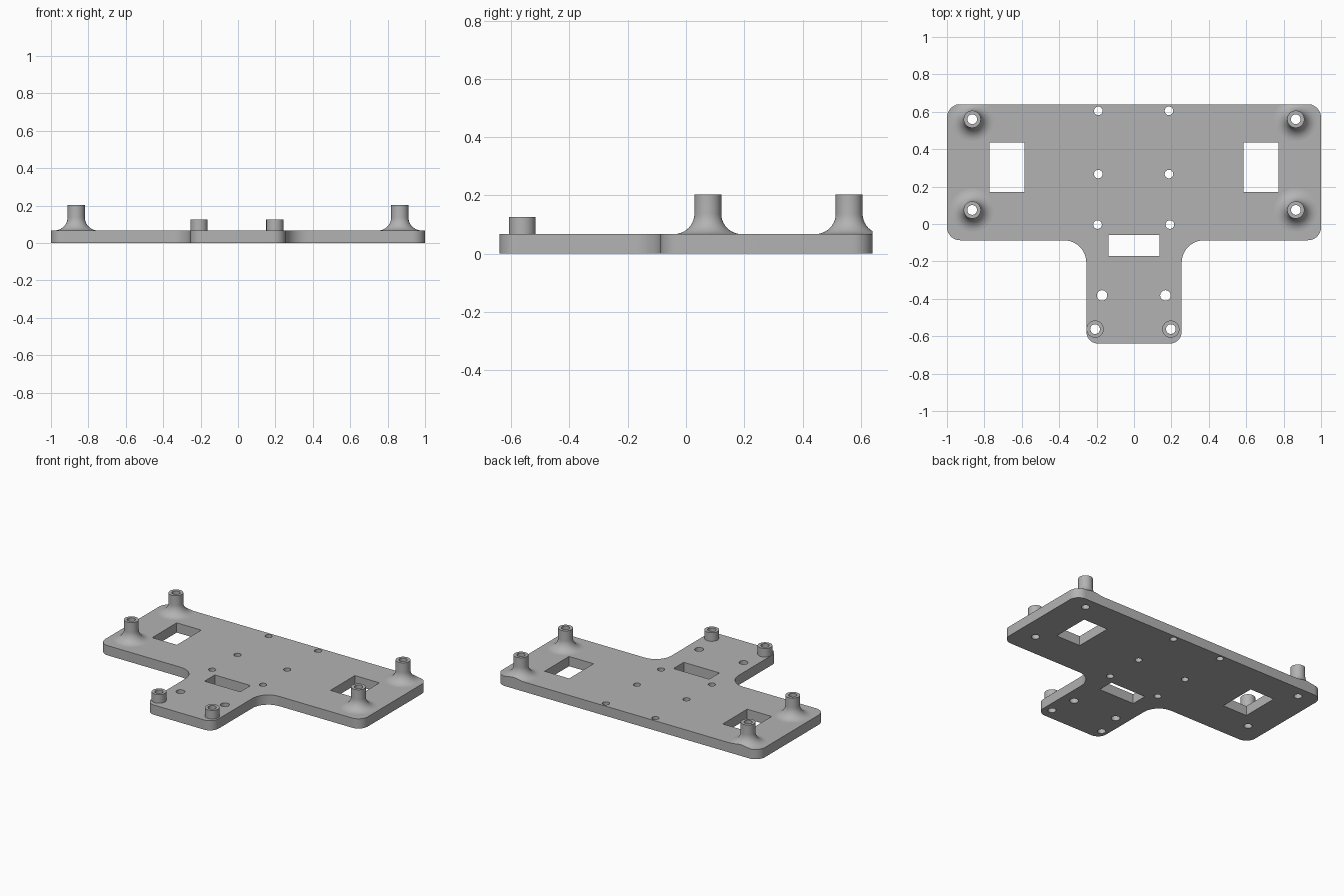
import bpy, bmesh, math
from mathutils import Vector

cube = bpy.data.objects.get("Cube")
if cube:
    bpy.data.objects.remove(cube)

THICK = 0.067      # plate thickness
BACK = 0.64        # rear edge of the plate

grey = bpy.data.materials.new("plain grey")
grey.use_nodes = True
grey.diffuse_color = (0.45, 0.45, 0.45, 1)
grey.node_tree.nodes["Principled BSDF"].inputs["Base Color"].default_value = (0.45, 0.45, 0.45, 1)


def finish(name, bm):
    bmesh.ops.recalc_face_normals(bm, faces=bm.faces)
    mesh = bpy.data.meshes.new(name)
    bm.to_mesh(mesh)
    bm.free()
    mesh.materials.append(grey)
    ob = bpy.data.objects.new(name, mesh)
    bpy.context.collection.objects.link(ob)
    return ob


def activate(ob):
    bpy.ops.object.select_all(action="DESELECT")
    ob.select_set(True)
    bpy.context.view_layer.objects.active = ob


def smooth(ob):
    activate(ob)
    bpy.ops.object.shade_smooth_by_angle(angle=math.radians(30))


def prism(bm, points, z0, z1):
    """Extrude a flat outline from z0 to z1."""
    face = bm.faces.new([bm.verts.new((x, y, z0)) for x, y in points])
    made = bmesh.ops.extrude_face_region(bm, geom=[face])["geom"]
    bmesh.ops.translate(bm, vec=(0, 0, z1 - z0),
                        verts=[v for v in made if isinstance(v, bmesh.types.BMVert)])


def rounded(corners, steps=10):
    """Round each square corner (x, y, radius) of an outline."""
    points = []
    for i, (x, y, r) in enumerate(corners):
        p = Vector((x, y))
        a = (Vector(corners[i - 1][:2]) - p).normalized()
        b = (Vector(corners[(i + 1) % len(corners)][:2]) - p).normalized()
        centre = p + r * (a + b)
        for k in range(steps + 1):
            t = math.pi / 2 * k / steps
            points.append(centre - r * (b * math.cos(t) + a * math.sin(t)))
    return points


def circle(x, y, r, n=32):
    return [(x + r * math.cos(math.tau * i / n), y + r * math.sin(math.tau * i / n)) for i in range(n)]


def box(x0, x1, y0, y1):
    return [(x0, y0), (x1, y0), (x1, y1), (x0, y1)]


def lathe(name, x, y, profile, n=40):
    """Spin a radius/height profile around a vertical axis."""
    bm = bmesh.new()
    verts = [bm.verts.new((x + r, y, z)) for r, z in profile]
    edges = [bm.edges.new(pair) for pair in zip(verts, verts[1:])]
    bmesh.ops.spin(bm, geom=verts + edges, cent=(x, y, 0), axis=(0, 0, 1),
                   angle=math.tau, steps=n, use_merge=True)
    bmesh.ops.remove_doubles(bm, verts=bm.verts, dist=1e-5)
    # trim any flare that overhangs the rear edge
    cut = bmesh.ops.bisect_plane(bm, geom=bm.verts[:] + bm.edges[:] + bm.faces[:],
                                 plane_co=(0, BACK, 0), plane_no=(0, 1, 0), clear_outer=True)
    rim = [e for e in cut["geom_cut"] if isinstance(e, bmesh.types.BMEdge)]
    if rim:
        ends = [v for v in {v for e in rim for v in e.verts}
                if sum(e in rim for e in v.link_edges) == 1]
        if len(ends) == 2:
            rim.append(bm.edges.new(ends))
        bmesh.ops.edgeloop_fill(bm, edges=rim)
    smooth(finish(name, bm))


# T-shaped plate
right_half = [(0.255, -0.64, 0.065), (0.255, -0.087, 0.12), (1, -0.087, 0.07), (1, BACK, 0.07)]
left_half = [(-x, y, r) for x, y, r in reversed(right_half)]
bm = bmesh.new()
prism(bm, rounded(right_half + left_half), 0, THICK)
plate = finish("base_plate", bm)

# Openings: windows, slot, screw holes
posts = [(s * 0.865, y) for s in (-1, 1) for y in (0.075, 0.56)]
bosses = [(-0.208, -0.562), (0.197, -0.562)]
holes = [(-0.191, 0.605, 0.023), (0.187, 0.605, 0.023), (-0.191, 0.267, 0.023), (0.187, 0.267, 0.023),
         (-0.195, -0.003, 0.023), (0.192, -0.003, 0.023), (-0.171, -0.382, 0.028), (0.168, -0.382, 0.028)]
holes += [(x, y, 0.026) for x, y in posts + bosses]
openings = [box(-0.772, -0.585, 0.17, 0.436), box(0.585, 0.772, 0.17, 0.436), box(-0.136, 0.136, -0.17, -0.058)]
openings += [circle(*h) for h in holes]
bm = bmesh.new()
for outline in openings:
    prism(bm, outline, -0.1, 0.2)
cutter = finish("hole_cutter", bm)
cutter.hide_render = True

mod = plate.modifiers.new("openings", "BOOLEAN")
mod.operation = "DIFFERENCE"
mod.solver = "EXACT"
mod.object = cutter
activate(plate)
bpy.ops.object.modifier_apply(modifier=mod.name)
bpy.data.objects.remove(cutter)
smooth(plate)

# Tall flared standoffs near the outer corners
R, FLARE = 0.046, 0.07
flare = [(R + FLARE * (1 - math.cos(t)), THICK + FLARE * (1 - math.sin(t)))
         for t in (math.pi / 2 * k / 10 for k in range(11))]
tall = [(0.026, THICK), (0.026, 0.203), (R, 0.203)] + flare
for x, y in posts:
    side = "left" if x > 0 else "right"
    lathe(f"{'rear' if y > 0.3 else 'front'}_{side}_standoff", x, y, tall)

# Short bosses on the stem
short = [(0.026, THICK), (0.026, 0.126), (R, 0.126), (R, THICK)]
for x, y in bosses:
    lathe(f"stem_{'left' if x > 0 else 'right'}_boss", x, y, short)
